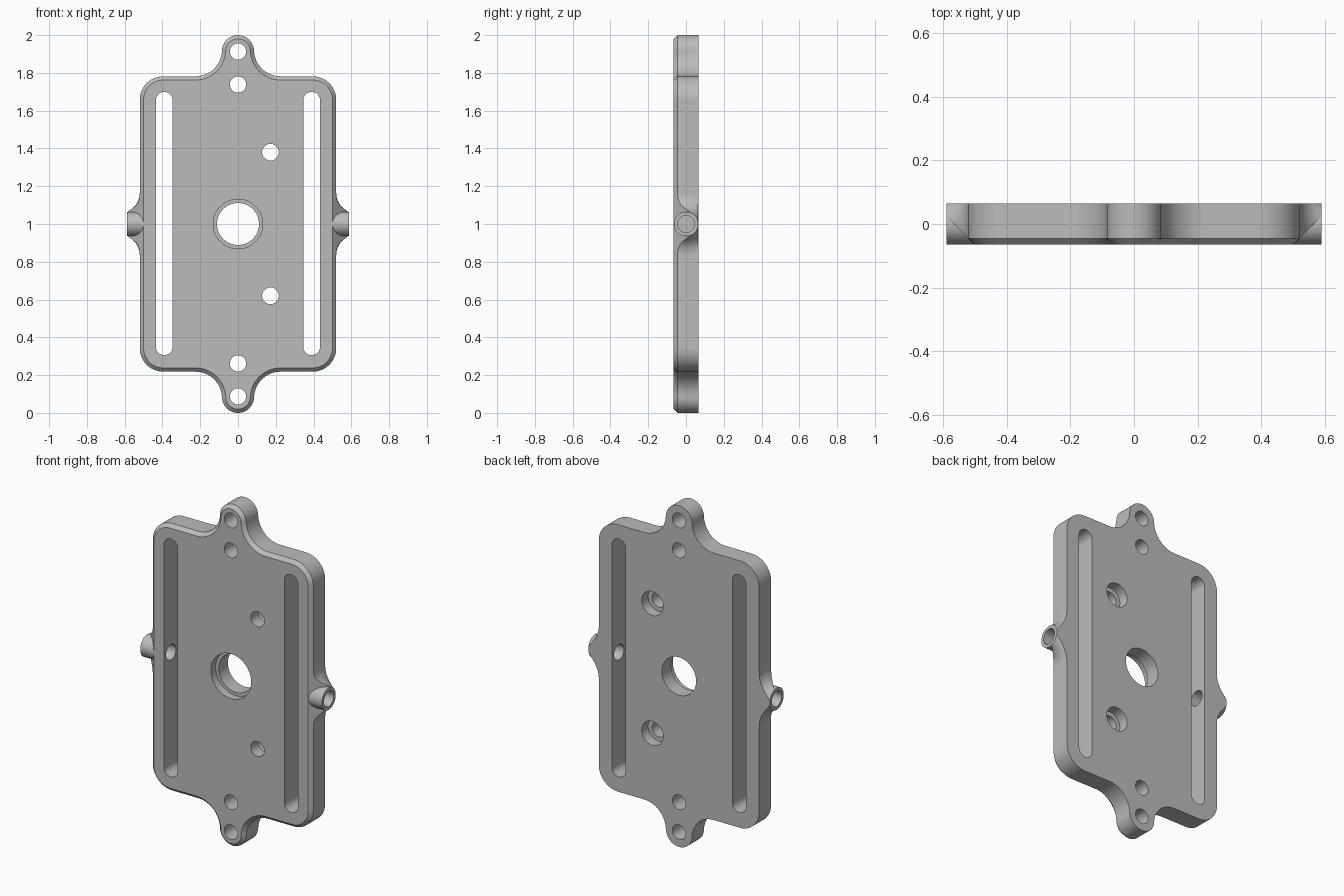
import bpy, bmesh
from math import cos, sin, pi, atan2

old = bpy.data.objects.get("Cube")
if old:
    bpy.data.objects.remove(old, do_unlink=True)

metal = bpy.data.materials.new("plain_grey")
metal.use_nodes = True
GREY = (0.5, 0.5, 0.5, 1)
metal.diffuse_color = GREY
metal.node_tree.nodes["Principled BSDF"].inputs["Base Color"].default_value = GREY

H = 0.065          # half thickness
W = 0.52           # half width
EDGE = 0.782       # half height of the main panel
MID = 1.0          # height of the centre
CHAMFER = 0.02
TIP = 0.588        # outer end of the side bosses


def loft(name, rings):
    """Closed solid through a list of equal-length point rings."""
    bm = bmesh.new()
    loops = [[bm.verts.new(p) for p in ring] for ring in rings]
    for a, b in zip(loops, loops[1:]):
        for i in range(len(a)):
            j = (i + 1) % len(a)
            bm.faces.new((a[i], a[j], b[j], b[i]))
    bm.faces.new(loops[0])
    bm.faces.new(loops[-1])
    bmesh.ops.recalc_face_normals(bm, faces=bm.faces)
    mesh = bpy.data.meshes.new(name)
    bm.to_mesh(mesh)
    bm.free()
    mesh.materials.append(metal)
    obj = bpy.data.objects.new(name, mesh)
    bpy.context.collection.objects.link(obj)
    return obj


def arc(cx, cz, r, start, end, n=16):
    return [(cx + r * cos(start + (end - start) * i / n),
             cz + r * sin(start + (end - start) * i / n)) for i in range(n + 1)]


def lathe_y(name, x, z, profile, n=48):
    """Turned solid along y from (y, radius) pairs."""
    return loft(name, [[(x + r * cos(2 * pi * i / n), y, z + r * sin(2 * pi * i / n))
                        for i in range(n)] for y, r in profile])


def lathe_x(name, side, profile, n=64):
    """Turned solid along x from (x, radius) pairs."""
    return loft(name, [[(side * x, r * cos(2 * pi * i / n), MID + r * sin(2 * pi * i / n))
                        for i in range(n)] for x, r in profile])


def combine(target, tool, operation):
    mod = target.modifiers.new("combine", 'BOOLEAN')
    mod.operation, mod.solver, mod.object = operation, 'EXACT', tool
    bpy.context.view_layer.objects.active = target
    bpy.ops.object.modifier_apply(modifier=mod.name)
    bpy.data.objects.remove(tool, do_unlink=True)


def outline(d):
    """Plate outline moved inward by d: corners, concave fillets and round tabs."""
    tab_z, fillet_x, fillet_r = 0.915, 0.225, 0.14
    fillet_z = EDGE + fillet_r
    lean = atan2(fillet_z - tab_z, fillet_x)
    corner = 0.125
    quarter = arc(W - corner, EDGE - corner, corner - d, 0, pi / 2)
    quarter += arc(fillet_x, fillet_z, fillet_r + d, -pi / 2, -pi + lean)
    quarter += arc(0, tab_z, 0.085 - d, lean, pi / 2)
    left_top = [(-x, z) for x, z in reversed(quarter[:-1])]
    upper = quarter + left_top
    return upper + [(-x, -z) for x, z in upper]


def plate_ring(y, d):
    return [(x, y, MID + z) for x, z in outline(d)]


# Main plate, chamfered on the front
plate = loft("mounting_plate", [plate_ring(-H, CHAMFER),
                                plate_ring(-H + CHAMFER, 0), plate_ring(H, 0)])

# Flared side bosses, trimmed to the plate thickness and front chamfer
FLARE_R, BLEND = 0.165, 0.106
sweep = 1.23
horn = [(0.46, FLARE_R)]
horn += [(W + BLEND - BLEND * cos(sweep * i / 14), FLARE_R - BLEND * sin(sweep * i / 14))
         for i in range(15)]
horn[-1] = (TIP, H)
EPS = 0.0004
for side in (1, -1):
    flare = lathe_x("flare", side, horn)
    c = W - CHAMFER - EPS
    section = [(0.45, -H + EPS), (c, -H + EPS), (c + 0.2, -H + EPS + 0.2),
               (c + 0.2, H - EPS), (0.45, H - EPS)]
    section = [p for p in section if p[1] <= H - EPS]
    section.insert(2, (c + 2 * H - 2 * EPS, H - EPS))
    trim = loft("trim", [[(side * x, y, z) for x, y in section] for z in (0.7, 1.3)]) \
        if len(section) == 4 else loft("trim", [[(side * x, y, z) for x, y in
                                                 (section[0], section[1], section[2], section[-1])]
                                                for z in (0.7, 1.3)])
    combine(flare, trim, 'INTERSECT')
    combine(plate, flare, 'UNION')
    core = lathe_x("core", side, [(0.47, H - EPS), (TIP + EPS, H - EPS)])
    combine(plate, core, 'UNION')

# Long slots and the cross bores that open into them
for side in (1, -1):
    capsule = arc(side * 0.39, 1.655, 0.0445, 0, pi) + arc(side * 0.39, 0.35, 0.0445, pi, 2 * pi)
    slot = loft("slot", [[(x, y, z) for x, z in capsule] for y in (-0.1, 0.1)])
    combine(plate, slot, 'DIFFERENCE')
    bore = lathe_x("bore", side, [(0.39, 0.045), (0.65, 0.045)])
    combine(plate, bore, 'DIFFERENCE')

# Centre hole with a wider recess at the front
combine(plate, lathe_y("centre_hole", 0, MID,
        [(-0.1, 0.131), (-0.02, 0.131), (-0.02, 0.111), (0.1, 0.111)], 96), 'DIFFERENCE')

# Tab holes, and screw holes recessed at the back
for sign in (1, -1):
    for offset in (0.913, 0.738):
        combine(plate, lathe_y("tab_hole", 0, MID + sign * offset,
                [(-0.1, 0.043), (0.1, 0.043)]), 'DIFFERENCE')
    combine(plate, lathe_y("screw_hole", 0.172, MID + sign * 0.38,
            [(-0.1, 0.044), (0.005, 0.044), (0.005, 0.07), (0.1, 0.07)]), 'DIFFERENCE')

# Smooth curves, crisp edges
bpy.ops.object.select_all(action='DESELECT')
plate.select_set(True)
bpy.context.view_layer.objects.active = plate
bpy.ops.object.shade_smooth_by_angle(angle=0.45)
weighted = plate.modifiers.new("even_shading", 'WEIGHTED_NORMAL')
weighted.keep_sharp = True
